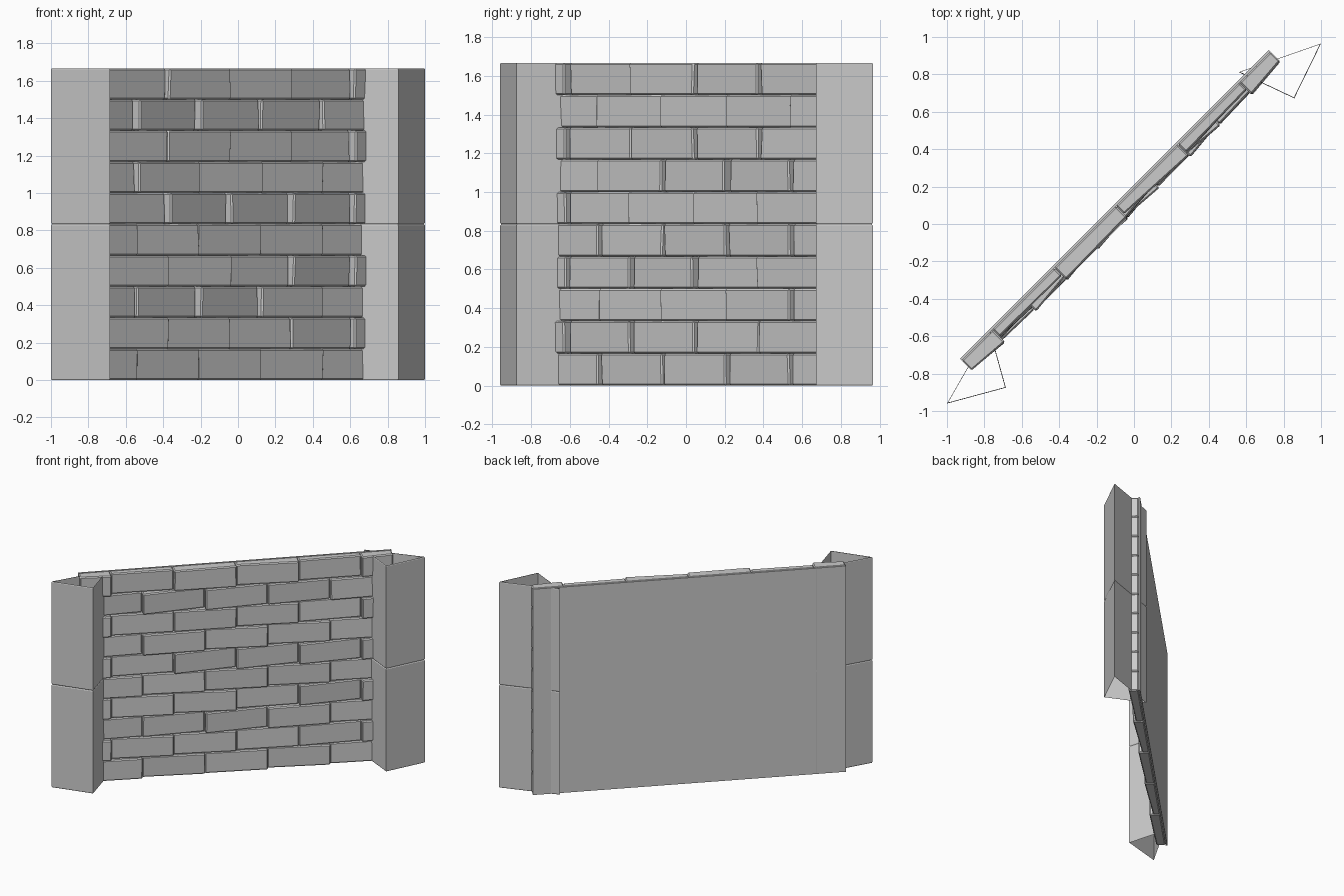
import bpy, bmesh, random
from math import sqrt
from mathutils import Vector

if "Cube" in bpy.data.objects:
    bpy.data.objects.remove(bpy.data.objects["Cube"])

random.seed(4)
H, HALF, BRICK = 1.667, 1.167, 0.4667
BACK, MID, FRONT = -0.148, -0.136, -0.064
ROW = H / 10


def wall_pt(u, v, z):
    """u runs along the diagonal wall, v points out of its front face."""
    return Vector(((u + v) / sqrt(2), (u - v) / sqrt(2), z))


def make(name, bm, bevel=0):
    bmesh.ops.recalc_face_normals(bm, faces=bm.faces)
    me = bpy.data.meshes.new(name)
    bm.to_mesh(me)
    bm.free()
    ob = bpy.data.objects.new(name, me)
    bpy.context.collection.objects.link(ob)
    if bevel:
        m = ob.modifiers.new("worn_edges", 'BEVEL')
        m.width, m.segments, m.limit_method = bevel, 1, 'ANGLE'
    return ob


def block(bm, u0, u1, back, z0, z1, f00, f10, f01, f11):
    """Box with a separate front depth at each of its four front corners."""
    v = [bm.verts.new(wall_pt(*p)) for p in (
        (u0, back, z0), (u1, back, z0), (u1, f10, z0), (u0, f00, z0),
        (u0, back, z1), (u1, back, z1), (u1, f11, z1), (u0, f01, z1))]
    for f in ((3, 2, 1, 0), (4, 5, 6, 7), (0, 1, 5, 4),
              (1, 2, 6, 5), (2, 3, 7, 6), (3, 0, 4, 7)):
        bm.faces.new([v[i] for i in f])


# flat wall backing
bm = bmesh.new()
block(bm, -HALF, HALF, BACK, 0, H, MID, MID, MID, MID)
make("wall_backing", bm)

# tilted bricks: depth step at every upright joint, bottom course first
STEPS = [(-2, -1, -2, -2), (-3, -2, -2, 0, 2), (1, 3, 2, -2), (-2, -2, -3, 3, 3),
         (-2, -1, -2, -2), (-2, 3, 3, 3, 3), (2, -2, -3, -2), (-2, 0, -2, -2, 3),
         (3, 3, 1, 2), (-3, 2, -2, -2, 2)]
for r, steps in enumerate(STEPS):
    bm = bmesh.new()
    n = len(steps)
    joints = [(i - (n - 1) / 2) * BRICK for i in range(n)]
    edges = [-HALF] + joints + [HALF]
    s = [0] + [k * 0.007 for k in steps] + [0]
    for i in range(n + 1):
        def jit():
            return random.uniform(-0.005, 0.005)
        a, b = FRONT + s[i], FRONT - s[i + 1]
        block(bm, edges[i], edges[i + 1], MID, r * ROW, (r + 1) * ROW,
              a + jit(), b + jit(), a + jit(), b + jit())
    make(f"brick_course_{r + 1}", bm, 0.008)

# hollow three-sided end posts, two stacked sections each
POSTS = {"left_post": [(-1.0, -0.96), (-0.685, -0.875), (-0.772, -0.562)],
         "right_post": [(1.0, 0.965), (0.56, 0.812), (0.857, 0.672)]}
for name, tri in POSTS.items():
    pts = [Vector(p) for p in tri]
    c = sum(pts, Vector((0, 0))) / 3
    bm = bmesh.new()
    rings = []
    for z, k in ((0, 0.975), (0.007, 1), (H / 2 - 0.007, 1), (H / 2, 0.965),
                 (H / 2 + 0.007, 1), (H - 0.007, 1), (H, 0.975)):
        rings.append([bm.verts.new((*(c + (p - c) * k), z)) for p in pts])
    for lo, hi in zip(rings, rings[1:]):
        for i in range(3):
            j = (i + 1) % 3
            bm.faces.new((lo[i], lo[j], hi[j], hi[i]))
    make(name, bm)
